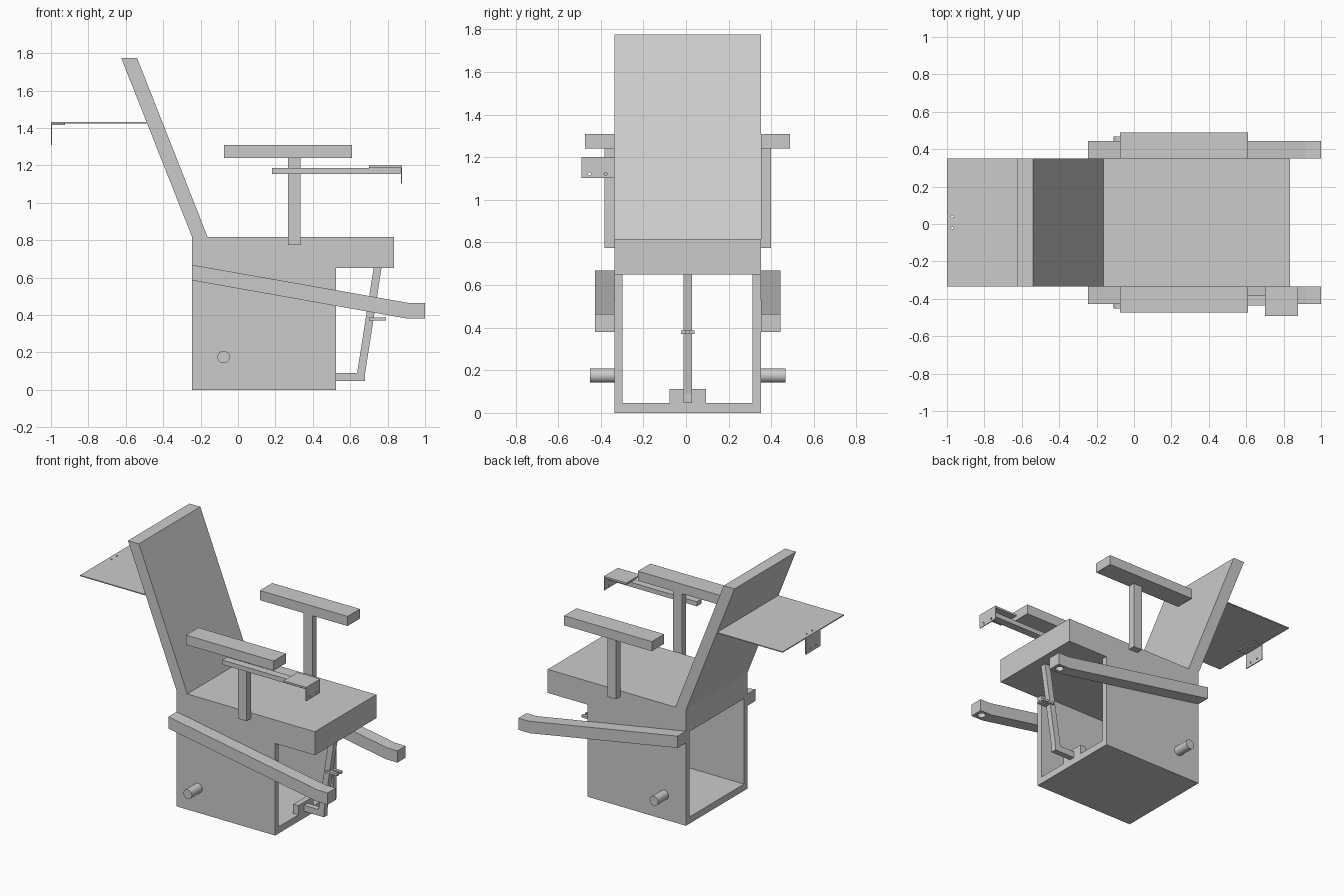
import bpy, bmesh
from mathutils import Matrix, Vector

if "Cube" in bpy.data.objects:
    bpy.data.objects.remove(bpy.data.objects["Cube"])

CY = 0.008      # y of the chair's middle plane
HW = 0.343      # half width of the body


def finish(name, bm):
    bmesh.ops.recalc_face_normals(bm, faces=bm.faces)
    me = bpy.data.meshes.new(name)
    bm.to_mesh(me)
    bm.free()
    ob = bpy.data.objects.new(name, me)
    bpy.context.collection.objects.link(ob)
    return ob


def extrude_profile(name, pts, step):
    """Closed 3D outline pushed along the vector step."""
    bm = bmesh.new()
    face = bm.faces.new([bm.verts.new(p) for p in pts])
    ext = bmesh.ops.extrude_face_region(bm, geom=[face], use_keep_orig=True)
    verts = [g for g in ext["geom"] if isinstance(g, bmesh.types.BMVert)]
    bmesh.ops.translate(bm, verts=verts, vec=step)
    return finish(name, bm)


def prism(name, xz, y0, y1):
    y0, y1 = min(y0, y1), max(y0, y1)
    return extrude_profile(name, [(x, y0, z) for x, z in xz], (0, y1 - y0, 0))


def box(name, x0, x1, y0, y1, z0, z1):
    return prism(name, [(x0, z0), (x1, z0), (x1, z1), (x0, z1)], y0, y1)


def add_cylinder(bm, centre, axis, r, depth, n=32):
    rot = Vector((0, 0, 1)).rotation_difference(Vector(axis)).to_matrix().to_4x4()
    bmesh.ops.create_cone(bm, cap_ends=True, segments=n, radius1=r, radius2=r,
                          depth=depth, matrix=Matrix.Translation(centre) @ rot)


def drill(ob, holes):
    """Cut round holes: (centre, axis, radius, depth)."""
    bm = bmesh.new()
    for c, a, r, d in holes:
        add_cylinder(bm, c, a, r, d, 24)
    cutter = finish("cutter", bm)
    mod = ob.modifiers.new("holes", 'BOOLEAN')
    mod.operation, mod.solver, mod.object = 'DIFFERENCE', 'EXACT', cutter
    dg = bpy.context.evaluated_depsgraph_get()
    me = bpy.data.meshes.new_from_object(ob.evaluated_get(dg))
    ob.modifiers.clear()
    ob.data = me
    bpy.data.objects.remove(cutter)


# Hollow base, open at both ends, with the seat slab on top
outer, inner = HW, HW - 0.038
channel = [(-outer, 0), (outer, 0), (outer, 0.65), (inner, 0.65),
           (inner, 0.047), (-inner, 0.047), (-inner, 0.65), (-outer, 0.65)]
extrude_profile("base_shell", [(-0.245, CY + y, z) for y, z in channel], (0.77, 0, 0))
box("seat", -0.245, 0.835, CY - HW, CY + HW, 0.65, 0.816)

# Leaning backrest
prism("backrest", [(-0.245, 0.816), (-0.162, 0.816), (-0.54, 1.775), (-0.625, 1.775)],
      CY - HW, CY + HW)

# Parts repeated on both sides
for s, side in ((-1, "right"), (1, "left")):
    def yy(d):
        return CY + s * (HW + d)

    box("armrest_" + side, -0.075, 0.61, yy(0), yy(0.138), 1.24, 1.308)
    box("armrest_post_" + side, 0.267, 0.335, yy(0), yy(0.048), 0.775, 1.24)

    lever = prism("wheel_arm_" + side,
                  [(-0.245, 0.585), (0.91, 0.38), (1.0, 0.38),
                   (1.0, 0.463), (0.92, 0.463), (-0.245, 0.668)], yy(0), yy(0.092))
    drill(lever, [((0.955, yy(0.046), 0.38), (0, 0, 1), 0.026, 0.1)])

    bm = bmesh.new()
    add_cylinder(bm, (-0.077, yy(0.058), 0.175), (0, 1, 0), 0.033, 0.117)
    axle = finish("axle_" + side, bm)
    bpy.context.view_layer.objects.active = axle
    bpy.ops.object.select_all(action='DESELECT')
    axle.select_set(True)
    bpy.ops.object.shade_smooth_by_angle()

# Control bar and folded bracket on the right armrest post
box("control_bar", 0.183, 0.87, -0.437, -0.383, 1.155, 1.187)
bracket = prism("control_bracket",
                [(0.70, 1.187), (0.871, 1.187), (0.871, 1.102),
                 (0.877, 1.102), (0.877, 1.2), (0.70, 1.2)], -0.491, CY - HW)
drill(bracket, [((0.874, y, 1.122), (1, 0, 0), 0.007, 0.04) for y in (-0.453, -0.377)])

# Rear shelf with a folded bracket under its edge
shelf = box("rear_shelf", -1.0, -0.47, CY - HW, CY + HW, 1.424, 1.431)
hole_y = (CY - 0.03, CY + 0.032)
top_holes = [((-0.972, y, 1.42), (0, 0, 1), 0.006, 0.06) for y in hole_y]
drill(shelf, top_holes)
rear = prism("rear_bracket",
             [(-1.0, 1.31), (-0.994, 1.31), (-0.994, 1.416),
              (-0.925, 1.416), (-0.925, 1.424), (-1.0, 1.424)], CY - 0.078, CY + 0.082)
drill(rear, top_holes + [((-0.997, y, 1.335), (1, 0, 0), 0.006, 0.03) for y in hole_y])

# Front strut with its foot, mounting plate and two-pronged clip
prism("front_strut", [(0.525, 0.047), (0.68, 0.047), (0.68, 0.09), (0.767, 0.65),
                      (0.725, 0.65), (0.637, 0.09), (0.525, 0.09)], CY - 0.02, CY + 0.02)
box("strut_mount", 0.485, 0.525, CY - 0.085, CY + 0.085, 0.047, 0.112)
clip = [(0.70, -0.031), (0.79, -0.031), (0.79, -0.007), (0.735, -0.007),
        (0.735, 0.007), (0.79, 0.007), (0.79, 0.031), (0.70, 0.031)]
extrude_profile("strut_clip", [(x, CY + y, 0.37) for x, y in clip], (0, 0, 0.016))
